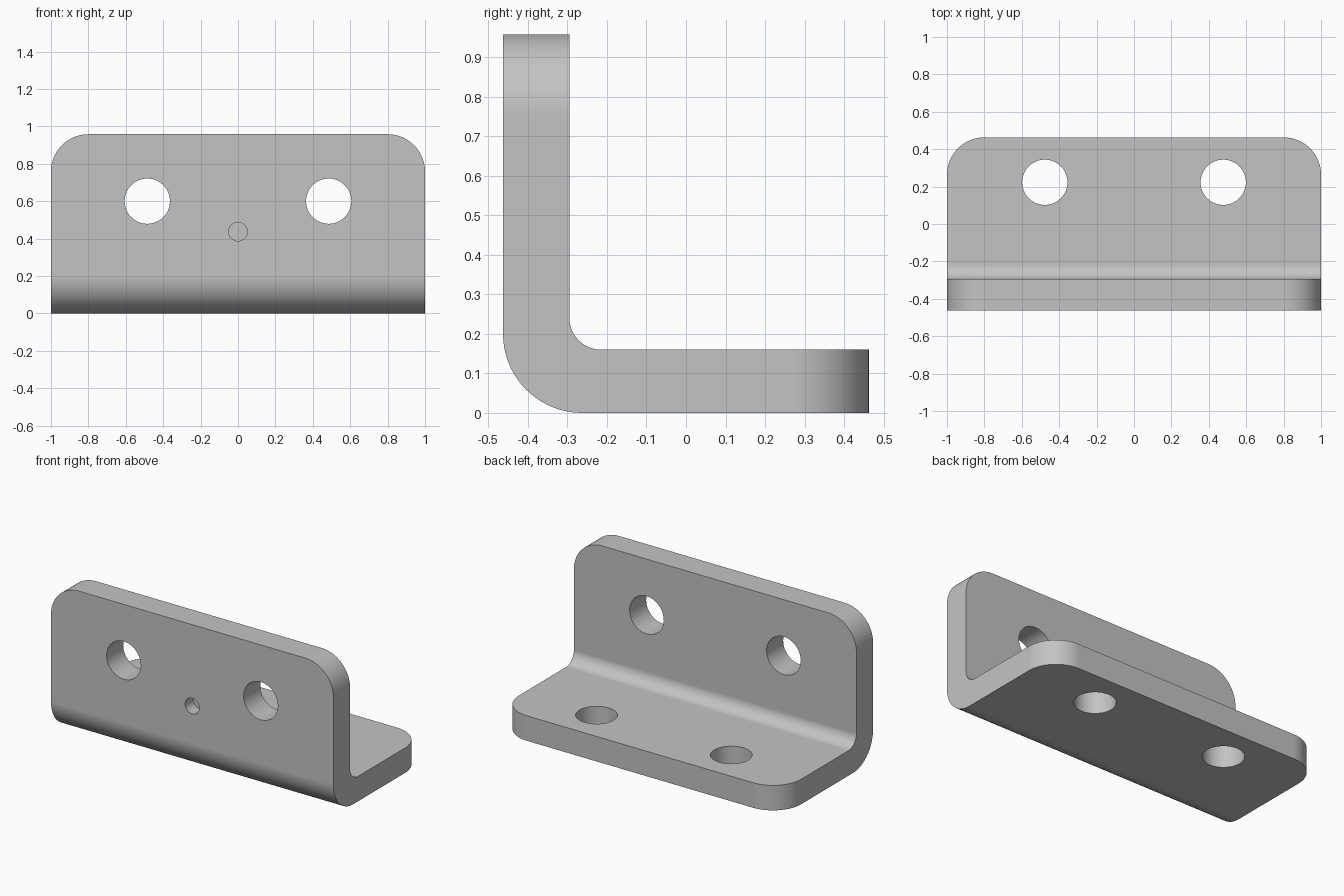
import bpy, bmesh, math
from mathutils import Matrix

cube = bpy.data.objects.get("Cube")
if cube:
    bpy.data.objects.remove(cube, do_unlink=True)

HALF_W, HALF_D, HEIGHT = 1.0, 0.463, 0.958
WALL_BACK, BASE_TOP = -0.295, 0.16

grey = bpy.data.materials.new("bare metal grey")
grey.use_nodes = True
grey.diffuse_color = (0.55, 0.55, 0.55, 1)
bsdf = next(n for n in grey.node_tree.nodes if n.type == "BSDF_PRINCIPLED")
bsdf.inputs["Base Color"].default_value = (0.55, 0.55, 0.55, 1)
bsdf.inputs["Roughness"].default_value = 0.6


def make_object(name, bm):
    mesh = bpy.data.meshes.new(name)
    bm.to_mesh(mesh)
    bm.free()
    mesh.materials.append(grey)
    obj = bpy.data.objects.new(name, mesh)
    bpy.context.collection.objects.link(obj)
    return obj


def round_edges(bm, test, radius, segments):
    """Bevel every edge whose two ends both pass the test."""
    edges = [e for e in bm.edges if all(test(v.co) for v in e.verts)]
    bmesh.ops.bevel(bm, geom=edges, offset=radius, segments=segments,
                    profile=0.5, affect="EDGES")


def near(a, b):
    return abs(a - b) < 1e-4


# L-shaped bracket: profile extruded along its width
bm = bmesh.new()
profile = [(-HALF_D, 0), (HALF_D, 0), (HALF_D, BASE_TOP),
           (WALL_BACK, BASE_TOP), (WALL_BACK, HEIGHT), (-HALF_D, HEIGHT)]
end = bm.faces.new([bm.verts.new((-HALF_W, y, z)) for y, z in profile])
moved = bmesh.ops.extrude_face_region(bm, geom=[end])["geom"]
bmesh.ops.translate(bm, vec=(2 * HALF_W, 0, 0),
                    verts=[g for g in moved if isinstance(g, bmesh.types.BMVert)])
bmesh.ops.recalc_face_normals(bm, faces=bm.faces)

# Rounded free corners of both flanges
for side in (-HALF_W, HALF_W):
    round_edges(bm, lambda c: near(c.x, side) and near(c.z, HEIGHT), 0.2, 16)
    round_edges(bm, lambda c: near(c.x, side) and near(c.y, HALF_D), 0.2, 16)

# Bend: large outer radius, small inner radius
round_edges(bm, lambda c: near(c.y, -HALF_D) and near(c.z, 0), 0.2, 20)
round_edges(bm, lambda c: near(c.y, WALL_BACK) and near(c.z, BASE_TOP), 0.08, 12)
bracket = make_object("bracket", bm)


def drill(x, y, z, radius, depth, axis):
    """Cut a round hole centred on the given point."""
    cutter_bm = bmesh.new()
    turn = Matrix.Rotation(math.pi / 2, 4, "X") if axis == "Y" else Matrix()
    bmesh.ops.create_cone(cutter_bm, cap_ends=True, segments=64, radius1=radius,
                          radius2=radius, depth=depth,
                          matrix=Matrix.Translation((x, y, z)) @ turn)
    cutter = make_object("hole_cutter", cutter_bm)
    cutter.hide_render = True
    cut = bracket.modifiers.new("hole", "BOOLEAN")
    cut.operation, cut.solver, cut.object = "DIFFERENCE", "EXACT", cutter
    bpy.ops.object.modifier_apply(modifier=cut.name)
    bpy.data.objects.remove(cutter, do_unlink=True)


bpy.ops.object.select_all(action="DESELECT")
bracket.select_set(True)
bpy.context.view_layer.objects.active = bracket

# Screw holes through both flanges, and a shallow locating hole in front
for sign in (-1, 1):
    drill(sign * 0.485, -0.38, 0.6, 0.121, 0.4, "Y")
    drill(sign * 0.477, 0.223, 0.08, 0.121, 0.4, "Z")
drill(0, -HALF_D, 0.437, 0.05, 0.16, "Y")

# Smooth curved surfaces, flat plates
bpy.ops.object.shade_smooth_by_angle(angle=math.radians(30))
flat = bracket.modifiers.new("flat plates", "WEIGHTED_NORMAL")
flat.keep_sharp = True
